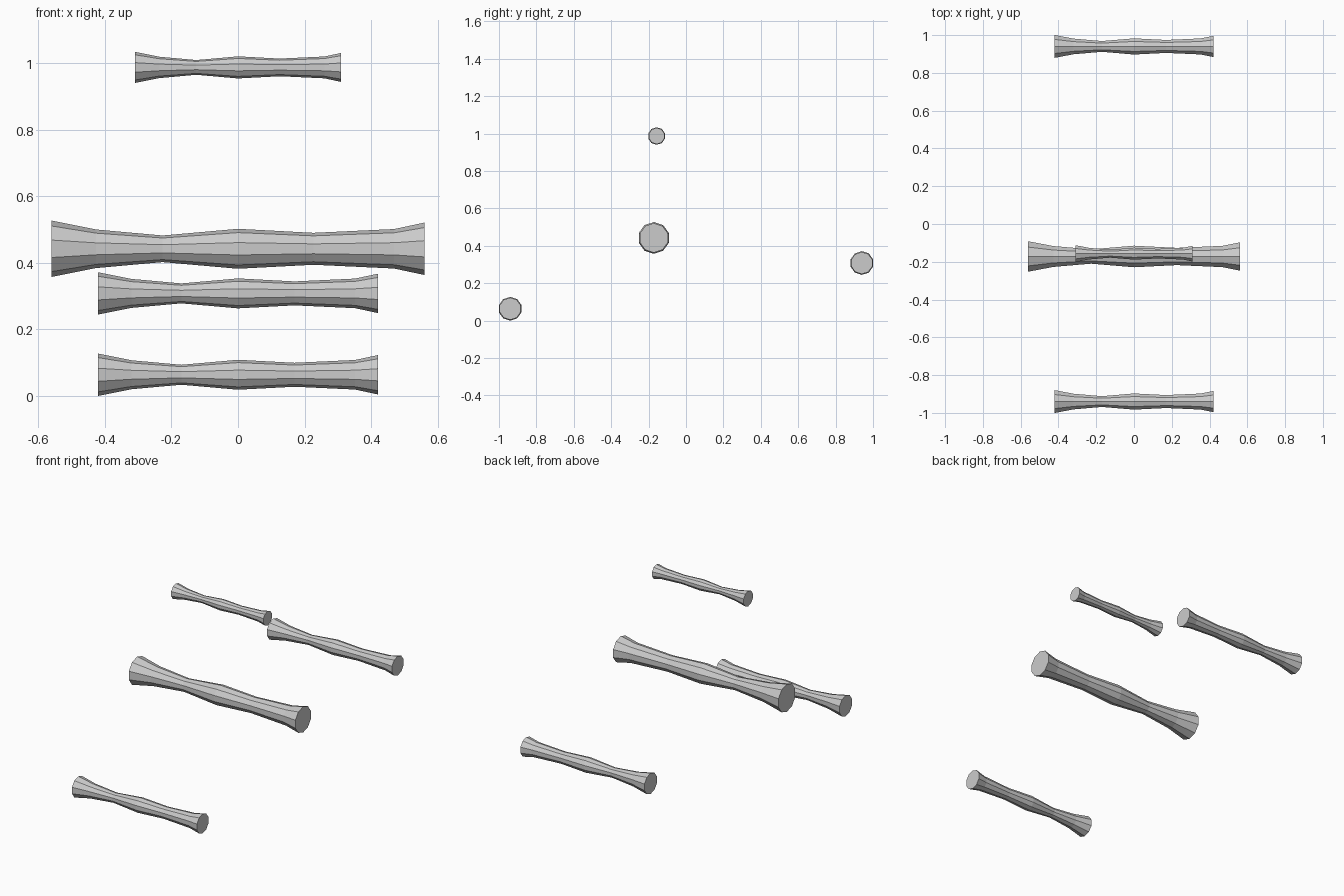
import bpy, bmesh, math

if "Cube" in bpy.data.objects:
    bpy.data.objects.remove(bpy.data.objects["Cube"])

SIDES = 10
# Shared waisted profile as (x, radius), for a bar of scale 1
PROFILE = [(-0.42, 0.0635), (-0.32, 0.0435), (-0.17, 0.030), (0.0, 0.045),
           (0.17, 0.036), (0.352, 0.0445), (0.42, 0.059)]


def make_bar(name, y, z, scale):
    """Ten-sided turned bar along x with flat capped ends."""
    bm = bmesh.new()
    rings = []
    for x, r in PROFILE:
        ring = []
        for i in range(SIDES):
            a = 2 * math.pi * i / SIDES
            ring.append(bm.verts.new((x * scale, r * scale * math.sin(a), r * scale * math.cos(a))))
        rings.append(ring)
    for r0, r1 in zip(rings, rings[1:]):
        for i in range(SIDES):
            j = (i + 1) % SIDES
            bm.faces.new((r0[i], r0[j], r1[j], r1[i]))
    bm.faces.new(rings[0])
    bm.faces.new(rings[-1])
    bmesh.ops.recalc_face_normals(bm, faces=bm.faces)
    mesh = bpy.data.meshes.new(name)
    bm.to_mesh(mesh)
    bm.free()
    obj = bpy.data.objects.new(name, mesh)
    obj.location = (0, y, z)
    bpy.context.collection.objects.link(obj)
    return obj


# Low bars at front and back
make_bar("front_bar", -0.94, 0.0635, 1.0)
make_bar("back_bar", 0.94, 0.308, 1.0)
# Large middle bar and small top bar
make_bar("middle_bar", -0.172, 0.442, 0.56 / 0.42)
make_bar("top_bar", -0.157, 0.987, 0.31 / 0.42)
